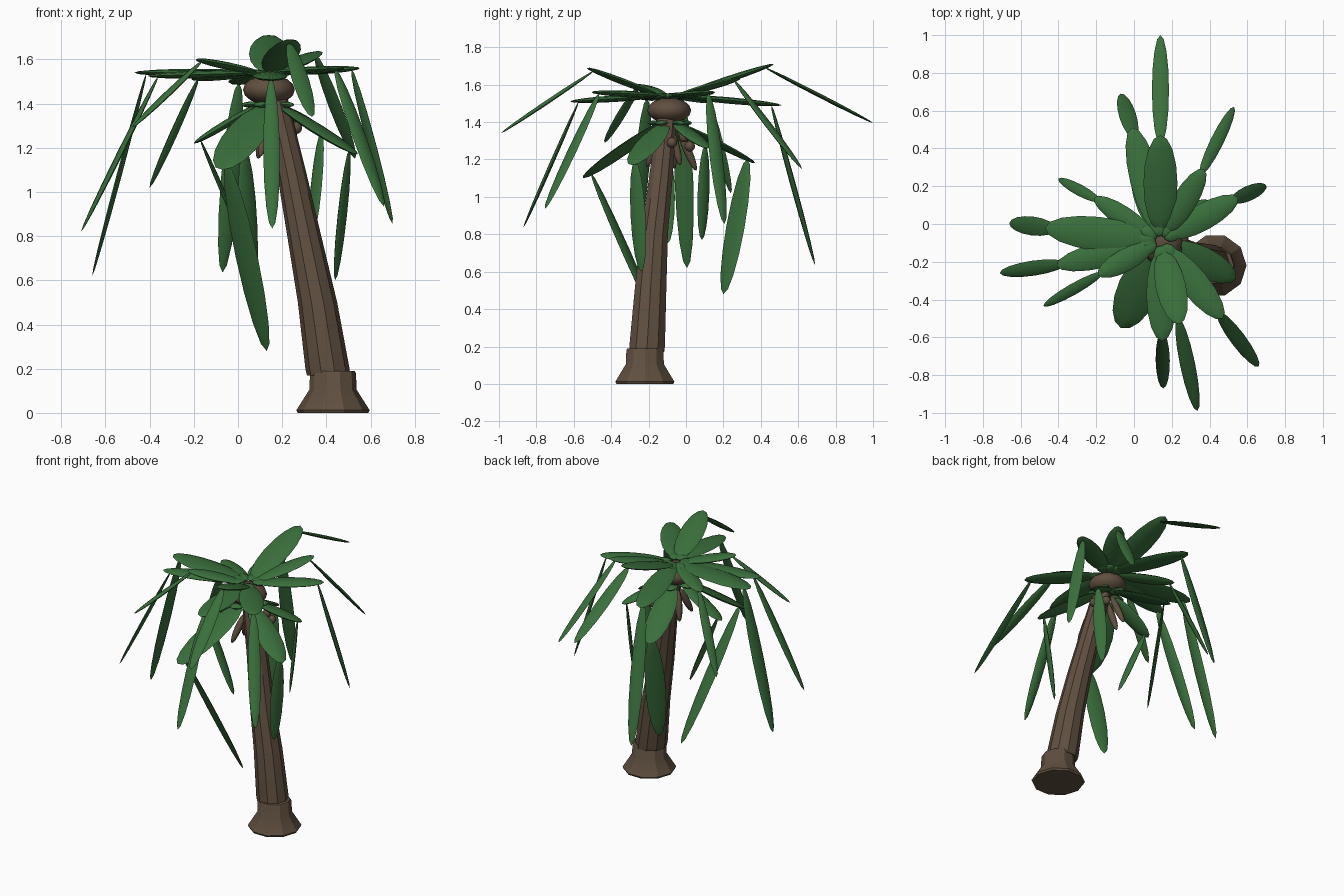
import bpy, bmesh, math
from mathutils import Vector, Matrix

if "Cube" in bpy.data.objects:
    bpy.data.objects.remove(bpy.data.objects["Cube"])


def mat(name, rgb):
    m = bpy.data.materials.new(name)
    m.diffuse_color = (*rgb, 1)
    m.use_nodes = True
    m.node_tree.nodes["Principled BSDF"].inputs["Base Color"].default_value = m.diffuse_color
    return m


GREEN = mat("leaf green", (0.042, 0.16, 0.045))
BROWN = mat("bark brown", (0.115, 0.078, 0.050))


def finish(name, bm, m, angle=40):
    bmesh.ops.recalc_face_normals(bm, faces=bm.faces)
    me = bpy.data.meshes.new(name)
    bm.to_mesh(me)
    bm.free()
    me.materials.append(m)
    ob = bpy.data.objects.new(name, me)
    bpy.context.collection.objects.link(ob)
    bpy.ops.object.select_all(action='DESELECT')
    ob.select_set(True)
    bpy.context.view_layer.objects.active = ob
    bpy.ops.object.shade_smooth_by_angle(angle=math.radians(angle))
    return ob


def ellipsoid(bm, a, b, width, thick, side, seg=8, rings=8):
    """Flattened ball stretched from a to b, its width lying along side."""
    a, b = Vector(a), Vector(b)
    d = (b - a).normalized()
    w = Vector(side)
    w = (w - d * w.dot(d)).normalized()
    n = d.cross(w)
    M = Matrix((w * width / 2, n * thick / 2, (b - a) / 2)).transposed().to_4x4()
    bmesh.ops.create_uvsphere(bm, u_segments=seg, v_segments=rings, radius=1,
                              matrix=Matrix.Translation((a + b) / 2) @ M)


def lathe(name, rings, sides):
    bm = bmesh.new()
    loops = []
    for x, y, z, r in rings:
        loops.append([bm.verts.new((x + r * math.cos(2 * math.pi * i / sides),
                                    y + r * math.sin(2 * math.pi * i / sides), z))
                      for i in range(sides)])
    for lo, hi in zip(loops, loops[1:]):
        for i in range(sides):
            j = (i + 1) % sides
            bm.faces.new((lo[i], lo[j], hi[j], hi[i]))
    bm.faces.new(loops[0][::-1])
    bm.faces.new(loops[-1])
    finish(name, bm, BROWN, 30)


# Flared foot and leaning trunk
lathe("trunk_foot", [(.43, -.22, 0, .16), (.43, -.22, .012, .166), (.43, -.22, .105, .107),
                     (.43, -.22, .18, .104), (.43, -.22, .19, .098)], 10)
lathe("trunk", [(.41, -.21, .17, .098), (.405, -.208, .20, .1), (.36, -.19, .5, .089),
                (.30, -.17, .8, .077), (.24, -.135, 1.1, .066), (.165, -.1, 1.44, .056)], 10)

# Crown bulb
C = Vector((.14, -.09, 0))
bm = bmesh.new()
ellipsoid(bm, (.14, -.09, 1.395), (.14, -.09, 1.53), .235, .235, (1, 0, 0), 12, 8)
finish("crown_bulb", bm, BROWN)

# Fronds: knee point, tip point, inner width, outer width
upper = [
    ((.14, .47, 1.71), (.14, 1.0, 1.395), .18, .09),
    ((-.01, .51, 1.49), (-.07, .69, .635), .16, .09),
    ((.37, .29, 1.635), (.53, .62, 1.15), .13, .07),
    ((.55, .14, 1.56), (.70, .205, .855), .14, .08),
    ((.24, -.53, 1.69), (.335, -.99, 1.34), .16, .08),
    ((.15, -.62, 1.51), (.155, -.87, .835), .16, .075),
    ((.47, -.50, 1.56), (.66, -.755, .935), .15, .08),
    ((-.19, -.27, 1.60), (-.48, -.435, 1.29), .12, .06),
    ((-.21, .14, 1.51), (-.40, .24, 1.02), .11, .06),
    ((-.47, -.02, 1.54), (-.66, .005, .62), .18, .10),
    ((-.41, -.22, 1.525), (-.71, -.26, .82), .14, .08),
]
lower = [
    ((-.07, -.55, 1.10), (.13, -.13, .28), .22, .11),
    ((.54, -.29, 1.17), (.44, -.24, .60), .16, .09),
    ((.40, .12, 1.26), (.33, .085, .77), .12, .08),
    ((.02, .37, 1.18), (.06, .20, .48), .16, .13),
    ((-.20, -.10, 1.22), (.04, -.10, .75), .12, .08),
]
for tier, fronds, z in (("upper", upper, 1.54), ("lower", lower, 1.395)):
    for k, (knee, tip, w1, w2) in enumerate(fronds):
        knee, tip = Vector(knee), Vector(tip)
        out = Vector((knee.x - C.x, knee.y - C.y, 0)).normalized()
        side = Vector((-out.y, out.x, 0))
        root = C + out * .05 + Vector((0, 0, z))
        bm = bmesh.new()
        ellipsoid(bm, root, knee, w1, .035, side)
        start = root.lerp(knee, .9)
        twist = Vector((.65, .75, 0)) if tier == "lower" and k == 3 else side
        ellipsoid(bm, start, tip, w2, .022, twist)
        # short sheath hugging the bulb
        s = C + out * .07 + Vector((0, 0, z))
        ellipsoid(bm, s - out * .045, s + out * .055, .075, .03, side, 8, 6)
        finish(f"{tier}_frond_{k + 1}", bm, GREEN, 60)

# Nuts and seed pods hanging below the crown
bm = bmesh.new()
for x, y, z in ((.262, -.075, 1.29), (.24, .02, 1.27), (.225, -.01, 1.32)):
    ellipsoid(bm, (x, y, z - .028), (x, y, z + .028), .056, .056, (1, 0, 0))
finish("nuts", bm, BROWN, 60)
bm = bmesh.new()
for a, b in (((.20, -.08, 1.36), (.22, -.03, 1.17)), ((.15, -.04, 1.36), (.13, .055, 1.14)),
             ((.13, -.10, 1.34), (.09, -.06, 1.15)), ((.14, -.13, 1.34), (.10, -.21, 1.16))):
    ellipsoid(bm, a, b, .045, .045, (1, 0, 0))
finish("seed_pods", bm, BROWN, 60)
